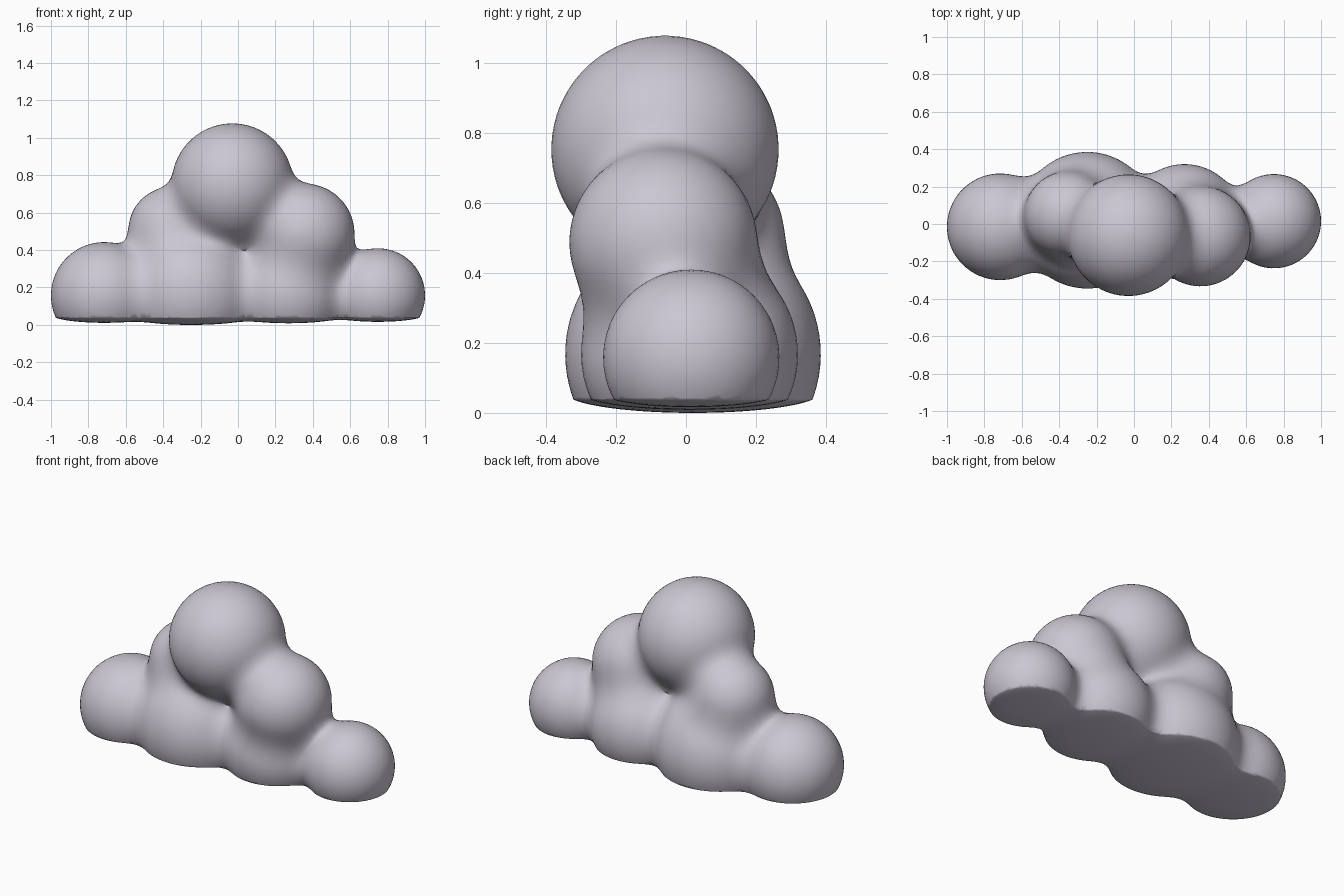
import bpy, bmesh
from mathutils import Vector, Matrix

cube = bpy.data.objects.get("Cube")
if cube:
    bpy.data.objects.remove(cube, do_unlink=True)

# Puffs of the cloud: centre and radius
PUFFS = [
    (Vector((-0.25, 0.02, 0.17)), 0.365),   # lower middle
    (Vector((0.27, 0.01, 0.17)), 0.31),     # lower right of middle
    (Vector((-0.715, -0.015, 0.16)), 0.285),  # left end
    (Vector((0.748, 0.015, 0.16)), 0.252),  # right end
    (Vector((-0.355, 0.05, 0.51)), 0.23),   # upper left
    (Vector((0.355, -0.065, 0.49)), 0.268),  # upper right
    (Vector((-0.03, -0.06, 0.755)), 0.325),  # crown
]
BLEND = 0.11
FLOOR = 0.04


def field(p):
    """Distance to the puffs, with soft fillets where they meet."""
    d = 10.0
    for centre, radius in PUFFS:
        e = (p - centre).length - radius
        h = max(BLEND - abs(d - e), 0.0) / BLEND
        d = min(d, e) - h * h * BLEND / 4
    return d


def gradient(p, step=0.002):
    axes = [Vector(row) * step for row in Matrix.Identity(3)]
    return Vector([(field(p + a) - field(p - a)) / (2 * step) for a in axes])


# Raw overlapping spheres
mesh = bpy.data.meshes.new("cloud")
bm = bmesh.new()
for centre, radius in PUFFS:
    bmesh.ops.create_icosphere(bm, subdivisions=4, radius=radius,
                               matrix=Matrix.Translation(centre))
bm.to_mesh(mesh)
bm.free()
cloud = bpy.data.objects.new("cloud", mesh)
bpy.context.collection.objects.link(cloud)

# Fuse into one skin
remesh = cloud.modifiers.new("fuse", 'REMESH')
remesh.mode = 'VOXEL'
remesh.voxel_size = 0.03
graph = bpy.context.evaluated_depsgraph_get()
fused = bpy.data.meshes.new_from_object(cloud.evaluated_get(graph))
cloud.modifiers.clear()
cloud.data = fused
bpy.data.meshes.remove(mesh)
fused.name = "cloud"

# Pull the skin onto the soft blend, then press the underside nearly flat
bm = bmesh.new()
bm.from_mesh(fused)
for _ in range(3):
    bmesh.ops.smooth_vert(bm, verts=bm.verts, factor=0.5,
                          use_axis_x=True, use_axis_y=True, use_axis_z=True)
    for v in bm.verts:
        g = gradient(v.co)
        v.co -= g * (field(v.co) / max(g.length_squared, 0.2))
bmesh.ops.bisect_plane(bm, geom=bm.verts[:] + bm.edges[:] + bm.faces[:],
                       plane_co=(0, 0, FLOOR), plane_no=(0, 0, 1))
for v in bm.verts:
    if v.co.z < FLOOR:
        v.co.z = FLOOR + (v.co.z - FLOOR) * 0.16
low = min(v.co.z for v in bm.verts)
for v in bm.verts:
    v.co.z -= low
bm.to_mesh(fused)
bm.free()

# Pale lavender grey
mat = bpy.data.materials.new("pale lavender grey")
mat.use_nodes = True
colour = (0.60, 0.57, 0.65, 1)
mat.diffuse_color = colour
mat.node_tree.nodes["Principled BSDF"].inputs["Base Color"].default_value = colour
fused.materials.clear()
fused.materials.append(mat)

bpy.ops.object.select_all(action='DESELECT')
cloud.select_set(True)
bpy.context.view_layer.objects.active = cloud
bpy.ops.object.shade_smooth_by_angle(angle=1.0)
